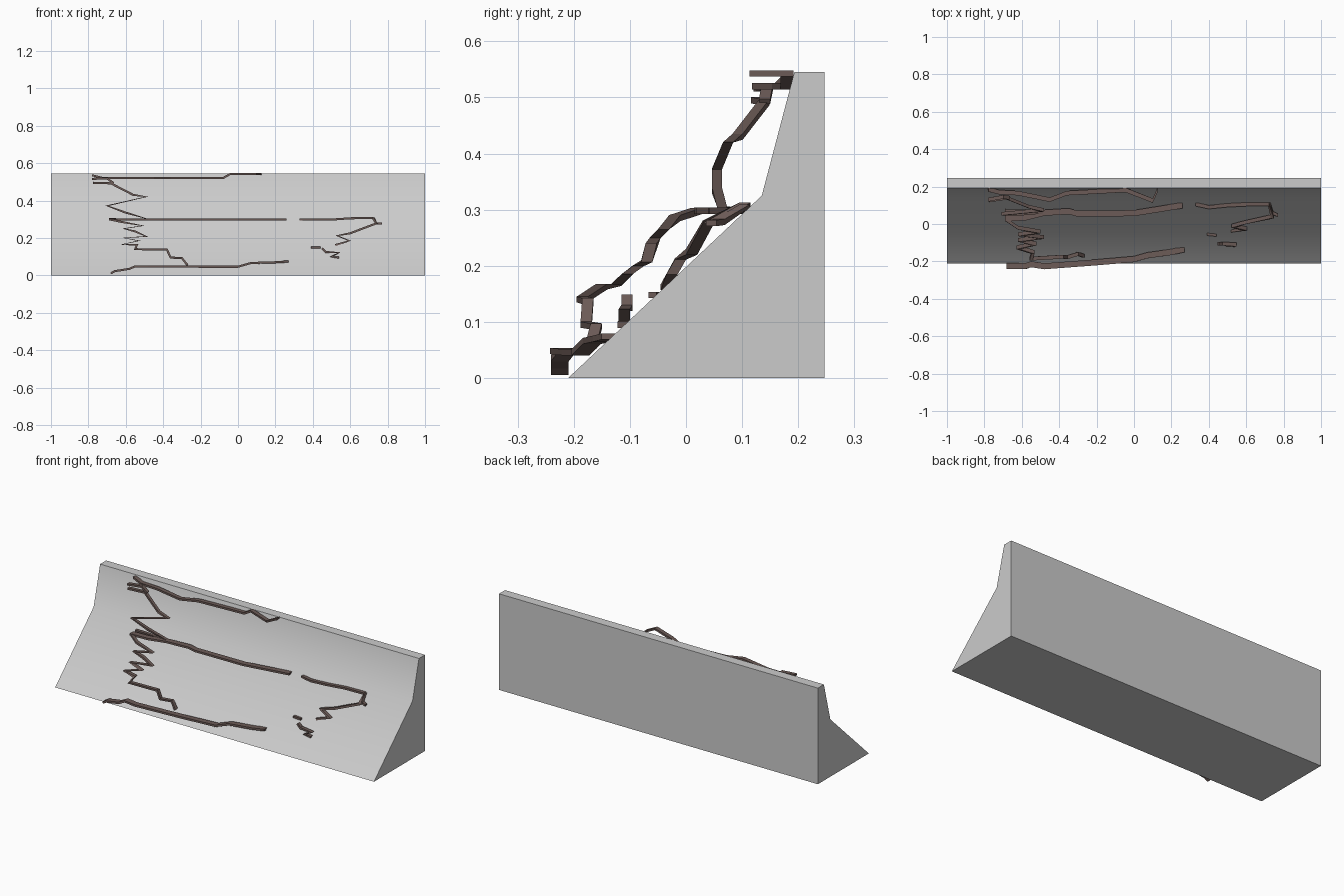
import bpy, bmesh, math
from mathutils import Vector

if "Cube" in bpy.data.objects:
    bpy.data.objects.remove(bpy.data.objects["Cube"])

brown = bpy.data.materials.new("crack_brown")
brown.diffuse_color = (0.15, 0.105, 0.095, 1)
brown.use_nodes = True
brown.node_tree.nodes["Principled BSDF"].inputs["Base Color"].default_value = brown.diffuse_color


def make_object(name, bm, mat=None):
    bmesh.ops.recalc_face_normals(bm, faces=bm.faces)
    mesh = bpy.data.meshes.new(name)
    bm.to_mesh(mesh)
    bm.free()
    ob = bpy.data.objects.new(name, mesh)
    bpy.context.collection.objects.link(ob)
    if mat:
        mesh.materials.append(mat)
    return ob


def crack(name, points, depth=0.022, height=0.011):
    """Rectangular ribbon along a path: thin in the xz plane, deep in y."""
    pts = [Vector(p) for p in points]
    bm = bmesh.new()
    rings = []
    for i, p in enumerate(pts):
        dirs = []
        for a, b in ((i - 1, i), (i, i + 1)):
            if a >= 0 and b < len(pts):
                d = pts[b] - pts[a]
                d.y = 0
                if d.length > 1e-5:
                    dirs.append(d.normalized())
        # mitred offset, limited at hairpin bends
        n = Vector((-dirs[0].z, 0, dirs[0].x))
        if len(dirs) == 2:
            n2 = Vector((-dirs[1].z, 0, dirs[1].x))
            m = n + n2
            if m.length > 0.1:
                m.normalize()
                n = m / max(m.dot(n2), 0.6)
        off = n * height / 2
        dy = Vector((0, depth / 2, 0))
        rings.append([bm.verts.new(p + q) for q in
                      (off + dy, off - dy, -off - dy, -off + dy)])
    for r, s in zip(rings, rings[1:]):
        for k in range(4):
            bm.faces.new((r[k], r[(k + 1) % 4], s[(k + 1) % 4], s[k]))
    bm.faces.new(rings[0])
    bm.faces.new(rings[-1][::-1])
    return make_object(name, bm, brown)


# Barrier: extruded side profile with a soft crease on the front
profile = [(-0.21, 0), (0.135, 0.325), (0.193, 0.545), (0.247, 0.545), (0.247, 0)]
bm = bmesh.new()
face = bm.faces.new([bm.verts.new((-1, y, z)) for y, z in profile])
ext = bmesh.ops.extrude_face_region(bm, geom=[face])
for v in ext["geom"]:
    if isinstance(v, bmesh.types.BMVert):
        v.co.x = 1
barrier = make_object("barrier", bm)
bpy.context.view_layer.objects.active = barrier
barrier.select_set(True)
bpy.ops.object.shade_smooth_by_angle(angle=math.radians(40))

# Long horizontal cracks
crack("top_crack", [
    (-.78, .185, .535), (-.72, .17, .52), (-.62, .165, .52), (-.45, .13, .52),
    (-.36, .165, .52), (-.08, .18, .52), (-.04, .18, .543), (.1, .125, .543),
    (.125, .18, .543)], depth=0.024)
crack("middle_crack", [
    (-.69, .03, .298), (-.58, .035, .298), (-.48, .06, .298), (-.35, .068, .298),
    (-.3, .055, .298), (0, .058, .298), (.15, .082, .298), (.26, .10, .298)],
    depth=0.032)
crack("bottom_crack", [
    (-.68, -.225, .01), (-.66, -.225, .022), (-.58, -.225, .035),
    (-.55, -.215, .048), (-.48, -.226, .048), (-.2, -.205, .046),
    (0, -.188, .046), (.07, -.168, .066), (.2, -.15, .07), (.27, -.135, .074)],
    depth=0.04 * 0.8)

# Zigzag cracks joining them on the left
crack("upper_branch", [
    (-.775, .125, .495), (-.68, .14, .492), (-.56, .092, .43),
    (-.49, .075, .42), (-.7, .055, .372), (-.6, .055, .335),
    (-.49, .065, .303), (-.69, .07, .3)], depth=0.018)
crack("upper_spur", [(-.78, .13, .516), (-.70, .145, .518), (-.665, .14, .493)],
      depth=0.02)
crack("lower_branch", [
    (-.68, .02, .298), (-.62, -.02, .285), (-.51, -.04, .265), (-.61, -.055, .25),
    (-.55, -.062, .235), (-.49, -.07, .208), (-.61, -.085, .2),
    (-.53, -.105, .185), (-.62, -.125, .165), (-.54, -.15, .163),
    (-.55, -.185, .14), (-.38, -.175, .137), (-.36, -.178, .095),
    (-.30, -.16, .092), (-.27, -.17, .055)], depth=0.02)

# Cracks on the right
crack("right_branch", [
    (.33, .105, .298), (.4, .09, .298), (.5, .10, .298), (.6, .105, .305),
    (.72, .105, .307), (.74, .04, .278), (.6, .01, .225), (.53, -.01, .212),
    (.595, -.025, .185), (.52, -.035, .162)], depth=0.02)
crack("right_spur", [(.725, .105, .307), (.74, .06, .278), (.77, .045, .276)],
      depth=0.018)
crack("small_crack", [(.45, -.105, .145), (.47, -.105, .125), (.54, -.11, .121),
                      (.5, -.11, .1), (.54, -.112, .095)], depth=0.02)
crack("small_dash", [(.39, -.055, .148), (.44, -.06, .148)], depth=0.014)
